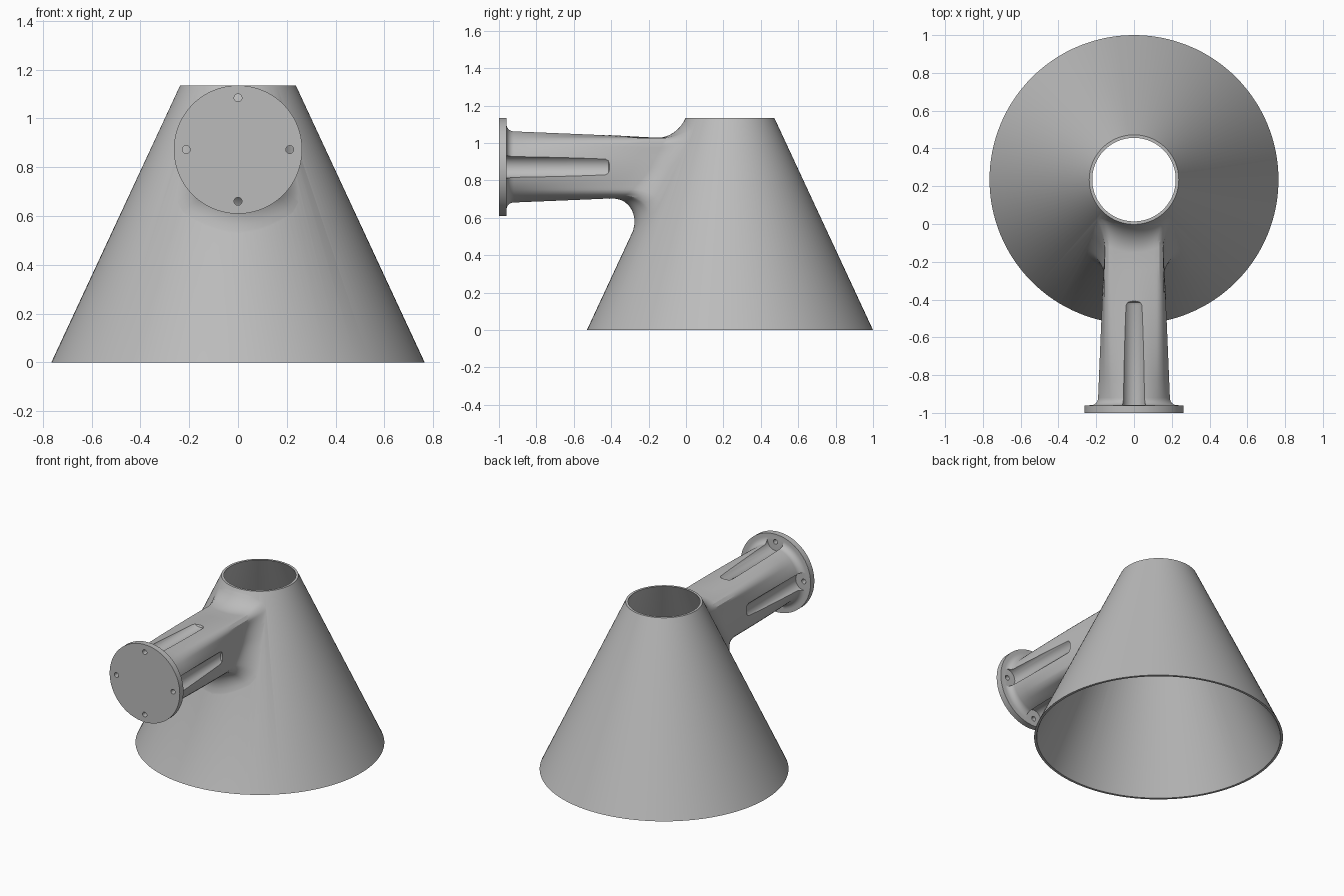
import bpy, bmesh
from math import sin, cos, pi, sqrt
from mathutils import Vector

cube = bpy.data.objects.get("Cube")
if cube:
    bpy.data.objects.remove(cube, do_unlink=True)

HEIGHT, BASE_R, TOP_R, CONE_Y = 1.135, 0.765, 0.237, 0.235
ARM_Z, FLANGE_R, BOLT_R = 0.872, 0.263, 0.212
WALL = 0.016
SEG = 96

grey = bpy.data.materials.new("plain_grey")
grey.use_nodes = True
grey.diffuse_color = (0.5, 0.5, 0.5, 1)
grey.node_tree.nodes["Principled BSDF"].inputs["Base Color"].default_value = (0.5, 0.5, 0.5, 1)


def loft(name, rings):
    """Closed skin through equal-length rings, capped at both ends."""
    bm = bmesh.new()
    loops = [[bm.verts.new(p) for p in ring] for ring in rings]
    n = len(loops[0])
    for a, b in zip(loops, loops[1:]):
        for i in range(n):
            j = (i + 1) % n
            bm.faces.new((a[i], a[j], b[j], b[i]))
    bm.faces.new(loops[0])
    bm.faces.new(loops[-1])
    bmesh.ops.recalc_face_normals(bm, faces=bm.faces)
    mesh = bpy.data.meshes.new(name)
    bm.to_mesh(mesh)
    bm.free()
    obj = bpy.data.objects.new(name, mesh)
    bpy.context.collection.objects.link(obj)
    mesh.materials.append(grey)
    return obj


def ring(origin, r, axis, n):
    """Circle about the y or z axis."""
    pts = []
    for i in range(n):
        c, s = r * cos(2 * pi * i / n), r * sin(2 * pi * i / n)
        pts.append(Vector(origin) + Vector((c, 0, s) if axis == "y" else (c, s, 0)))
    return pts


def combine(target, tool, operation):
    mod = target.modifiers.new("combine", "BOOLEAN")
    mod.operation, mod.object, mod.solver = operation, tool, "EXACT"
    bpy.ops.object.select_all(action="DESELECT")
    bpy.context.view_layer.objects.active = target
    target.select_set(True)
    bpy.ops.object.modifier_apply(modifier=mod.name)
    bpy.data.objects.remove(tool, do_unlink=True)


def cone_radius(z):
    return BASE_R + (TOP_R - BASE_R) * z / HEIGHT


def cone_front(x, z):
    return CONE_Y - sqrt(max(cone_radius(z) ** 2 - x * x, 0))


def arm_point(t, y):
    """Arm section: round at the flange, nearly square at the root."""
    k = min(max((y + 0.92) / 0.77, 0), 1)
    half = 0.198 - 0.042 * k
    square = min(1 / max(abs(cos(t)), abs(sin(t))), 1.31)
    r = half * (1 - k + k * square)
    return Vector((r * cos(t), y, ARM_Z + r * sin(t)))


def arm_line(t):
    """One lengthwise line of the arm, flange face to inside the cone."""
    def disc(r, y):
        return Vector((r * cos(t), y, ARM_Z + r * sin(t)))
    line = [disc(FLANGE_R, -1), disc(FLANGE_R, -0.96)]
    # fillet behind the flange
    for i in range(7):
        a = pi / 2 * i / 6
        line.append(disc(0.238 - 0.04 * sin(a), -0.92 - 0.04 * cos(a)))
    # tapering shaft
    low = max(0, -sin(t)) ** 2
    reach = 0.1 + 0.1 * low
    p1 = arm_point(t, -0.15)
    p1.y = cone_front(p1.x, p1.z)
    start = p1.y - reach
    for i in range(1, 9):
        line.append(arm_point(t, -0.92 + (start + 0.92) * i / 8))
    # rounded blend onto the cone
    p0 = line[-1]
    p2 = p1 + Vector((cos(t), 0, sin(t))) * reach
    p2.y = cone_front(p2.x, p2.z)
    w = 0.82 - 0.28 * low
    for i in range(1, 11):
        u = i / 10
        a, b, c = (1 - u) ** 2, 2 * u * (1 - u) * w, u * u
        line.append((p0 * a + p1 * b + p2 * c) / (a + b + c))
    line[-1].y += 0.003
    # hidden end, buried in the solid cone
    line.append(disc(0.05, CONE_Y))
    return line


# conical body, solid at first
body = loft("cone_body_with_arm", [ring((0, CONE_Y, z), cone_radius(z), "z", 128) for z in (0, HEIGHT)])

# flanged arm
lines = [arm_line(2 * pi * i / SEG) for i in range(SEG)]
arm = loft("flanged_arm", [list(r) for r in zip(*lines)])

# four bolt channels and bolt holes around the arm
for i in range(4):
    a = pi / 2 * i
    x, z = BOLT_R * cos(a), ARM_Z + BOLT_R * sin(a)
    channel = ((-0.959, 0.06), (-0.43, 0.06), (-0.415, 0.054), (-0.407, 0.04))
    combine(arm, loft("bolt_channel", [ring((x, y, z), r, "y", 40) for y, r in channel]), "DIFFERENCE")
    combine(arm, loft("bolt_hole", [ring((x, y, z), 0.016, "y", 24) for y in (-1.05, -0.93)]), "DIFFERENCE")

# join, then hollow the cone
combine(body, arm, "UNION")
hollow = loft("hollow", [ring((0, CONE_Y, z), cone_radius(z) - WALL, "z", 128) for z in (-0.1, HEIGHT + 0.1)])
combine(body, hollow, "DIFFERENCE")

bpy.ops.object.select_all(action="DESELECT")
body.select_set(True)
bpy.context.view_layer.objects.active = body
bpy.ops.object.shade_smooth_by_angle(angle=pi / 6)
